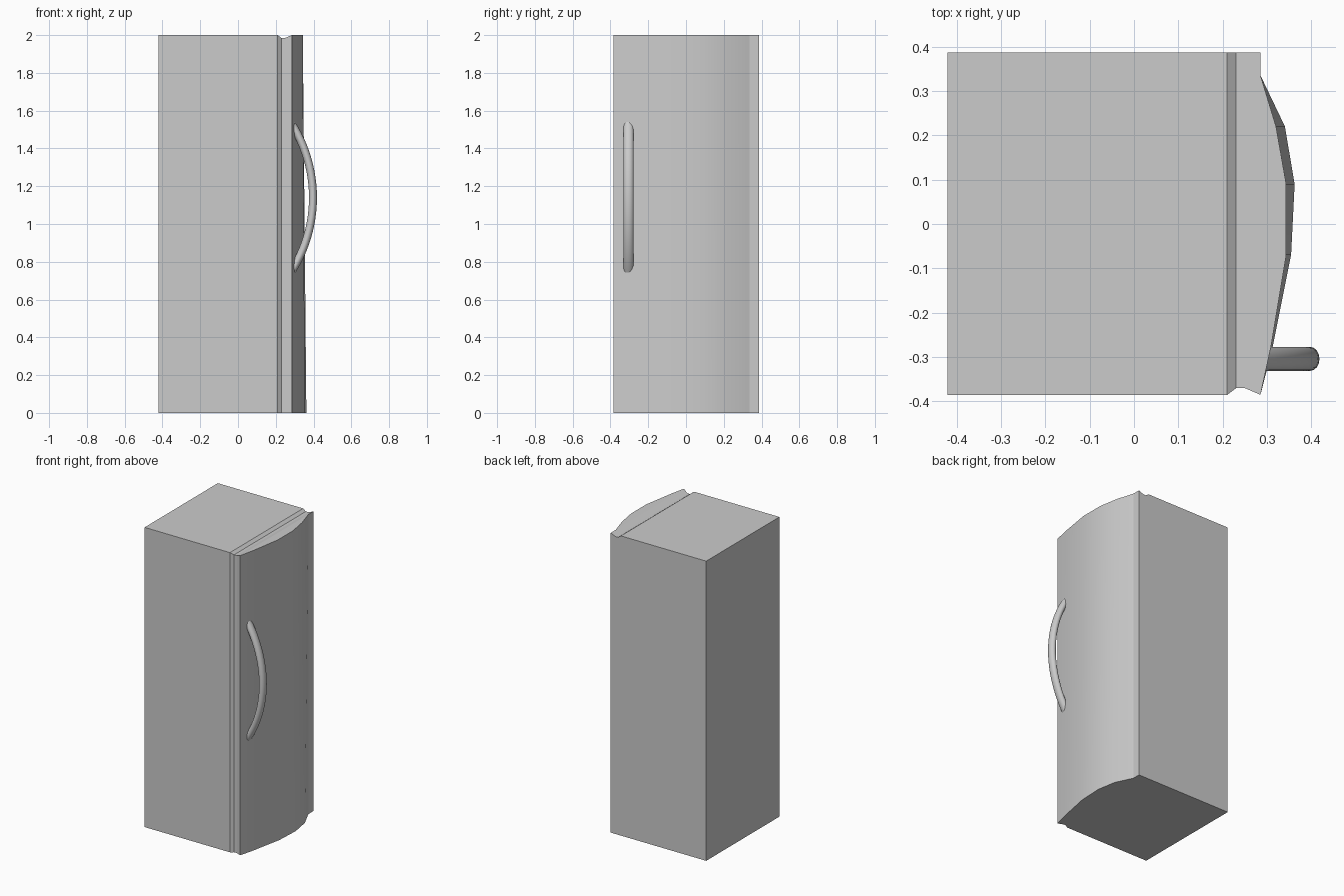
import bpy
from math import sin, cos, radians, pi

if "Cube" in bpy.data.objects:
    bpy.data.objects.remove(bpy.data.objects["Cube"])


def loft(name, rings, closed=True, caps=True):
    """Skin a series of equal-length rings into one mesh object."""
    n = len(rings[0])
    verts = [p for ring in rings for p in ring]
    faces = []
    for r in range(len(rings) - 1):
        for i in range(n if closed else n - 1):
            j = (i + 1) % n
            faces.append((r * n + i, r * n + j, (r + 1) * n + j, (r + 1) * n + i))
    if caps:
        last = (len(rings) - 1) * n
        faces += [tuple(reversed(range(n))), tuple(range(last, last + n))]
    mesh = bpy.data.meshes.new(name)
    mesh.from_pydata(verts, [], faces)
    obj = bpy.data.objects.new(name, mesh)
    bpy.context.collection.objects.link(obj)
    return obj


def smooth(obj, angle):
    bpy.ops.object.select_all(action='DESELECT')
    obj.select_set(True)
    bpy.context.view_layer.objects.active = obj
    bpy.ops.object.shade_smooth_by_angle(angle=radians(angle))


# Cabinet: rectangles along x, pinched at the front and top for the door seal
FRONT, BACK, TOP = -0.385, 0.387, 2.0
stations = [(-0.42, 0), (0.21, 0), (0.23, 0.015), (0.25, 0.015), (0.285, 0)]
loft("cabinet", [[(x, FRONT + d, 0), (x, BACK, 0), (x, BACK, TOP - d), (x, FRONT + d, TOP - d)]
                 for x, d in stations])

# Door panel: bowed outline, bulging slightly more at the bottom (y, x bottom, x top)
outline = [(-0.385, 0.285, 0.285), (-0.28, 0.312, 0.308), (-0.07, 0.354, 0.343),
           (0.09, 0.362, 0.343), (0.22, 0.340, 0.320), (0.335, 0.285, 0.285)]
door = loft("door_panel", [[(xb, y, 0) for y, xb, xt in outline],
                           [(xt, y, TOP) for y, xb, xt in outline]], closed=False)
smooth(door, 35)

# Handle: oval section swept along an arc whose ends sink into the door
R, SWEEP, STEPS, SIDES = 0.73, radians(33), 24, 16
rings = []
for s in range(STEPS + 1):
    a = -SWEEP + 2 * SWEEP * s / STEPS
    ring = []
    for k in range(SIDES):
        t = 2 * pi * k / SIDES
        r = R + 0.021 * cos(t)
        ring.append((0.397 - R + r * cos(a), -0.304 + 0.027 * sin(t), 1.14 + r * sin(a)))
    rings.append(ring)
handle = loft("handle", rings)
for p in handle.data.polygons:
    p.flip()
smooth(handle, 40)
